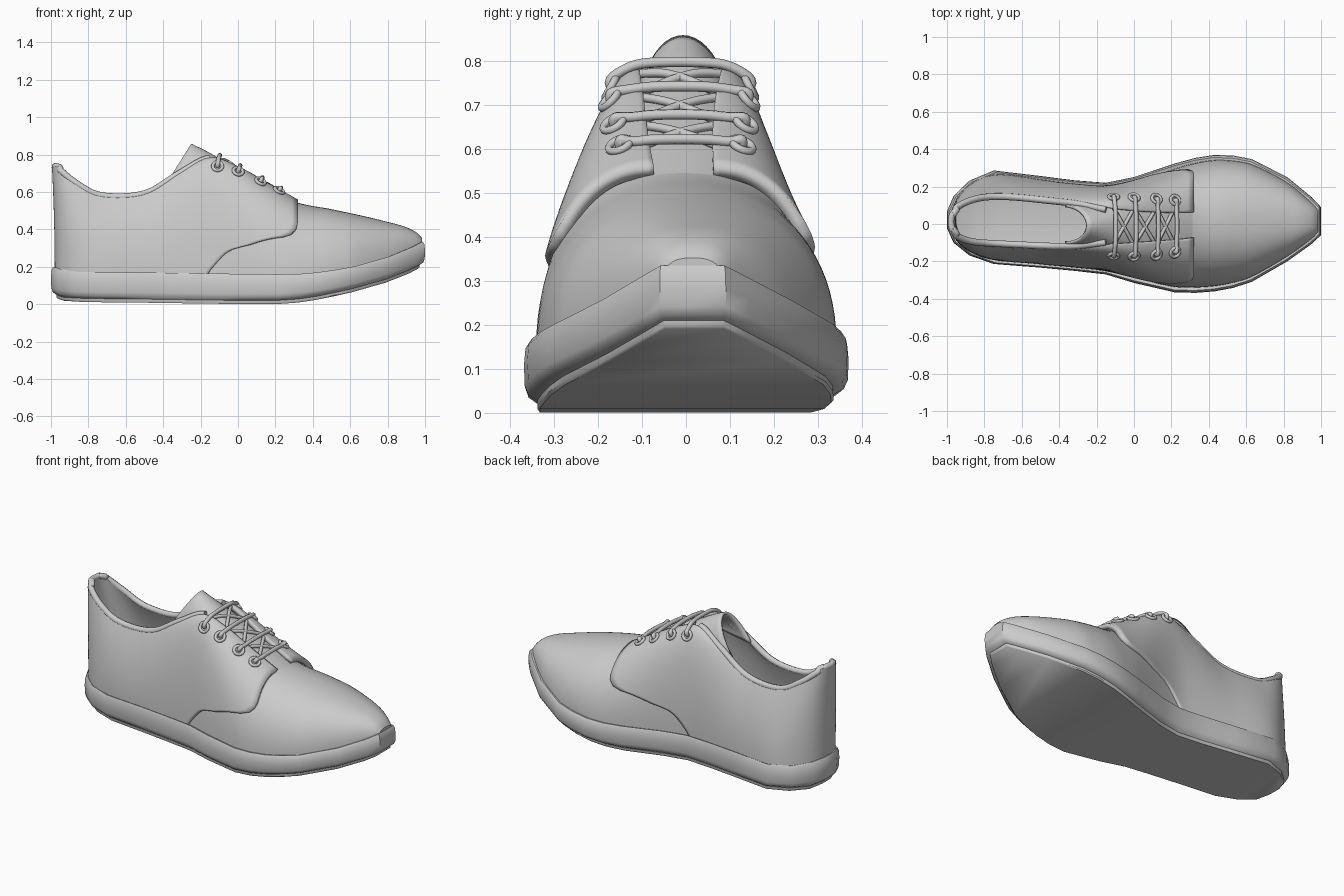
import bpy, bmesh, math
from mathutils import Vector

if "Cube" in bpy.data.objects:
    bpy.data.objects.remove(bpy.data.objects["Cube"])


def interp(rows, k):
    """Smooth (Hermite) lookup in rows of (key, value, ...)."""
    k = min(max(k, rows[0][0]), rows[-1][0])
    i = next(j for j in range(len(rows) - 1) if k <= rows[j + 1][0])
    a, b = rows[i], rows[i + 1]
    p, n = rows[max(i - 1, 0)], rows[min(i + 2, len(rows) - 1)]
    h = b[0] - a[0]
    s = (k - a[0]) / h
    out = []
    for c in range(1, len(a)):
        ma = (b[c] - p[c]) / (b[0] - p[0]) * h
        mb = (n[c] - a[c]) / (n[0] - a[0]) * h
        out.append((2*s**3 - 3*s*s + 1) * a[c] + (s**3 - 2*s*s + s) * ma
                   + (3*s*s - 2*s**3) * b[c] + (s**3 - s*s) * mb)
    return out


def linear(rows, k):
    for a, b in zip(rows, rows[1:]):
        if k <= b[0]:
            return a[1] + (b[1] - a[1]) * (k - a[0]) / (b[0] - a[0])
    return rows[-1][1]


# Sideways curve of the foot, sole outline and sole heights, all along x
CENTRE = [(-1, .025), (-.75, .04), (-.4, 0), (-.15, -.027), (0, -.035),
          (.2, -.025), (.43, .005), (.8, .03), (1, .02)]
OUTLINE = [(-1, .045), (-.965, .125), (-.88, .2), (-.75, .25), (-.5, .245), (-.32, .242),
           (-.15, .245), (0, .283), (.22, .345), (.33, .361), (.43, .365), (.53, .354),
           (.63, .328), (.82, .225), (.95, .125), (1, .075)]
SOLE_TOP = [(-1, .2), (-.9, .175), (-.5, .17), (.2, .16), (.35, .163), (.5, .18),
            (.7, .218), (.9, .285), (1, .335)]
SOLE_LOW = [(-1, .05), (-.95, .035), (-.5, .027), (.2, .02), (.35, .03), (.5, .055),
            (.7, .1), (.85, .145), (.95, .185), (1, .21)]


def warp(p):
    x, y, z = p
    return (x, y + interp(CENTRE, x)[0] * (1 - .6 * min(1, max(0, z) / .75)), z)


def finish(name, verts, faces, thickness=0, closed=False):
    me = bpy.data.meshes.new(name)
    me.from_pydata([warp(v) for v in verts], [], faces)
    bm = bmesh.new()
    bm.from_mesh(me)
    bmesh.ops.remove_doubles(bm, verts=bm.verts, dist=1e-5)
    if closed:
        bmesh.ops.recalc_face_normals(bm, faces=bm.faces)
    bm.to_mesh(me)
    bm.free()
    ob = bpy.data.objects.new(name, me)
    bpy.context.collection.objects.link(ob)
    if thickness:
        mod = ob.modifiers.new("thickness", 'SOLIDIFY')
        mod.thickness, mod.offset = thickness, -1
    bpy.ops.object.select_all(action='DESELECT')
    ob.select_set(True)
    bpy.context.view_layer.objects.active = ob
    bpy.ops.object.shade_smooth_by_angle(angle=math.radians(40))
    return ob


def sheet(name, rows, thickness=0, flip=False):
    """Surface through equally long rows of points."""
    n = len(rows[0])
    faces = []
    for j in range(len(rows) - 1):
        for i in range(n - 1):
            f = (j*n + i, j*n + i + 1, (j+1)*n + i + 1, (j+1)*n + i)
            faces.append(f[::-1] if flip else f)
    return finish(name, [p for r in rows for p in r], faces, thickness)


def tube(name, pts, radius, cyclic=False):
    cu = bpy.data.curves.new(name, 'CURVE')
    cu.dimensions = '3D'
    cu.bevel_depth, cu.bevel_resolution, cu.use_fill_caps = radius, 2, True
    sp = cu.splines.new('POLY' if cyclic else 'NURBS')
    sp.points.add(len(pts) - 1)
    for q, p in zip(sp.points, pts):
        q.co = (*warp(p), 1)
    sp.use_cyclic_u = cyclic
    if not cyclic:
        sp.order_u, sp.use_endpoint_u, sp.resolution_u = 3, True, 5
    ob = bpy.data.objects.new(name, cu)
    bpy.context.collection.objects.link(ob)


def sole(name, profile):
    """Loft the outline through (inset, height function) rings and cap both ends."""
    m = len(OUTLINE)
    verts, faces = [], []
    for d, height in profile:
        right = [(x * (1 - d), -w * (1 - d / .33), height(x)) for x, w in OUTLINE]
        verts += right + [(x, -y, z) for x, y, z in reversed(right)]
    n = 2 * m
    for r in range(len(profile) - 1):
        for i in range(n):
            k = (i + 1) % n
            faces.append((r*n + i, r*n + k, (r+1)*n + k, (r+1)*n + i))
    for o in (0, (len(profile) - 1) * n):
        faces += [(o + i, o + i + 1, o + n - 2 - i, o + n - 1 - i) for i in range(m - 1)]
    finish(name, verts, faces, closed=True)


# Midsole and outsole
top = lambda x: interp(SOLE_TOP, x)[0]
low = lambda x: interp(SOLE_LOW, x)[0]
mix = lambda f: (lambda x: low(x) + (top(x) - low(x)) * f)
sole("midsole", [(.03, low), (.01, mix(.1)), (.002, mix(.25)), (0, mix(.6)),
                 (.003, mix(.88)), (.012, top), (.05, lambda x: top(x) - .012)])
sole("outsole", [(.035, lambda x: low(x) - .019), (.03, lambda x: low(x) - .012),
                 (.03, lambda x: low(x) + .01)])

# Quarters: key, base x, base y, top x, top y, top z, curve powers
Q = [(0, -.98, 0, -.995, 0, .74, 2, 1), (1, -.95, .11, -.965, .075, .732, 2, 1),
     (2, -.86, .19, -.87, .122, .655, 2, 1), (3, -.73, .23, -.73, .138, .585, 2, 1),
     (4, -.5, .227, -.5, .135, .595, 2, 1.05), (5, -.3, .225, -.31, .125, .705, 2.1, 1.4),
     (6, -.15, .23, -.15, .1, .785, 2.3, 2), (7, 0, .266, 0, .085, .738, 2.4, 2.3),
     (8, .15, .31, .15, .075, .655, 2.3, 2.2), (9, .32, .343, .32, .068, .56, 2.2, 2.2)]
Q.insert(0, (-1, Q[1][1], -Q[1][2], Q[1][3], -Q[1][4], *Q[1][5:]))
FRONT_EDGE = [(0, 5.85), (.06, 6), (.2, 6.5), (.25, 6.8), (.31, 7.4), (.4, 8), (.48, 8.55),
              (.54, 8.8), (.62, 8.95), (.7, 9), (1, 9)]


def quarter(t, v):
    xb, yb, xt, yt, zt, p, q = interp(Q, abs(t))
    f = max(0, 1 - v ** p) ** (1 / q)
    zb = top(xb) - .02
    y = yt + (yb - yt) * f
    return Vector((xt + (xb - xt) * f, math.copysign(y, t) if t else 0, zb + (zt - zb) * v))


rows = []
for j in range(45):
    v = math.sin(math.pi / 2 * j / 44)
    te = linear(FRONT_EDGE, v)
    rows.append([quarter(te * i / 48, v) for i in range(-48, 49)])
sheet("quarters", rows, .03, flip=True)

# Rolled binding along the collar
tube("collar_binding", [quarter(6 * i / 36, 1) * 1 - Vector((
    -.016 if abs(i) < 7 else 0, math.copysign(.012, i) if abs(i) > 3 else 0, .004))
    for i in range(-36, 37)], .018)

# Vamp and toe: x, ridge height, roundness
V = [(-.2, .62, 2.4), (0, .68, 2.4), (.15, .615, 2.3), (.32, .543, 2.2), (.5, .508, 2.2),
     (.7, .465, 2.3), (.82, .435, 2.4), (.9, .412, 2.5), (.96, .38, 2.6), (.985, .352, 2.6)]
rows = []
for i in range(50):
    s = i / 48
    x = -.2 + 1.185 * min(1, 1 - (1 - min(s, 1)) ** 1.4)
    h, n = interp(V, x)
    w = interp(OUTLINE, x)[0] - .028
    zb = top(x) - .02
    if i == 49:
        w, h = 0, zb
    rows.append([])
    for k in range(41):
        a = math.pi * k / 40
        c, sn = math.cos(a), abs(math.sin(a))
        rows[-1].append((x, -math.copysign(abs(c) ** (2 / n), c) * w,
                         zb + (h - zb) * sn ** (2 / n)))
sheet("vamp", rows, flip=True)

# Tongue: x, centre height, half width, edge drop, edge sweep
T = [(-.25, .858, .105, .19, .12), (-.18, .825, .115, .15, .07), (-.1, .78, .12, .09, .02),
     (0, .722, .12, .05, 0), (.15, .638, .115, .035, 0), (.34, .53, .11, .03, 0)]
rows = []
for i in range(25):
    x = -.25 + .59 * i / 24
    z, w, drop, sweep = interp(T, x)
    rows.append([])
    for k in range(-12, 13):
        a = k / 12 * math.pi / 2
        d = 1 - math.cos(a)
        rows[-1].append((x - sweep * d, w * math.sin(a), z - drop * d))
sheet("tongue", rows, .015, flip=True)

# Eyelets and laces
HOLES = [(6.27, .155, .797), (7, .155, .742), (7.8, .148, .678), (8.41, .138, .622)]
spots = []
for r, (t, y, zbar) in enumerate(HOLES):
    lo, hi = .4, 1
    for _ in range(30):
        v = (lo + hi) / 2
        lo, hi = (v, hi) if quarter(t, v).y > y else (lo, v)
    p = quarter(t, v)
    e1 = (quarter(t + .05, v) - p).normalized()
    e2 = (quarter(t, v - .02) - p).normalized()
    nrm = e1.cross(e2).normalized()
    nrm = nrm if nrm.z > 0 else -nrm
    e2 = nrm.cross(e1)
    side = lambda u, s: Vector((u.x, u.y * s, u.z))
    for s, label in ((-1, "right"), (1, "left")):
        ring = [p + nrm * .004 + (e1 * math.cos(a) + e2 * math.sin(a)) * .026
                for a in (2 * math.pi * i / 20 for i in range(20))]
        tube(f"eyelet_{label}_{r + 1}", [side(u, s) for u in ring], .009, True)
    half = [p - nrm * .015, p + nrm * .025, Vector((p.x + .008, .115, zbar - .008)),
            Vector((p.x + .012, .06, zbar))]
    tube(f"lace_bar_{r + 1}", [side(u, -1) for u in half] + half[::-1], .012)
    spots.append(p.x)

# Crossing laces under the bars
for r in range(3):
    for s in (-1, 1):
        pts = []
        for i in range(5):
            f = i / 4
            x = spots[r] + (spots[r + 1] - spots[r]) * f
            z, w, drop, _ = interp(T, x)
            y = s * .1 * (1 - 2 * f)
            pts.append((x, y, z + .01 - drop * (1 - math.sqrt(1 - (y / w) ** 2)) * .6))
        tube(f"lace_cross_{r + 1}_{'left' if s > 0 else 'right'}", pts, .01)
